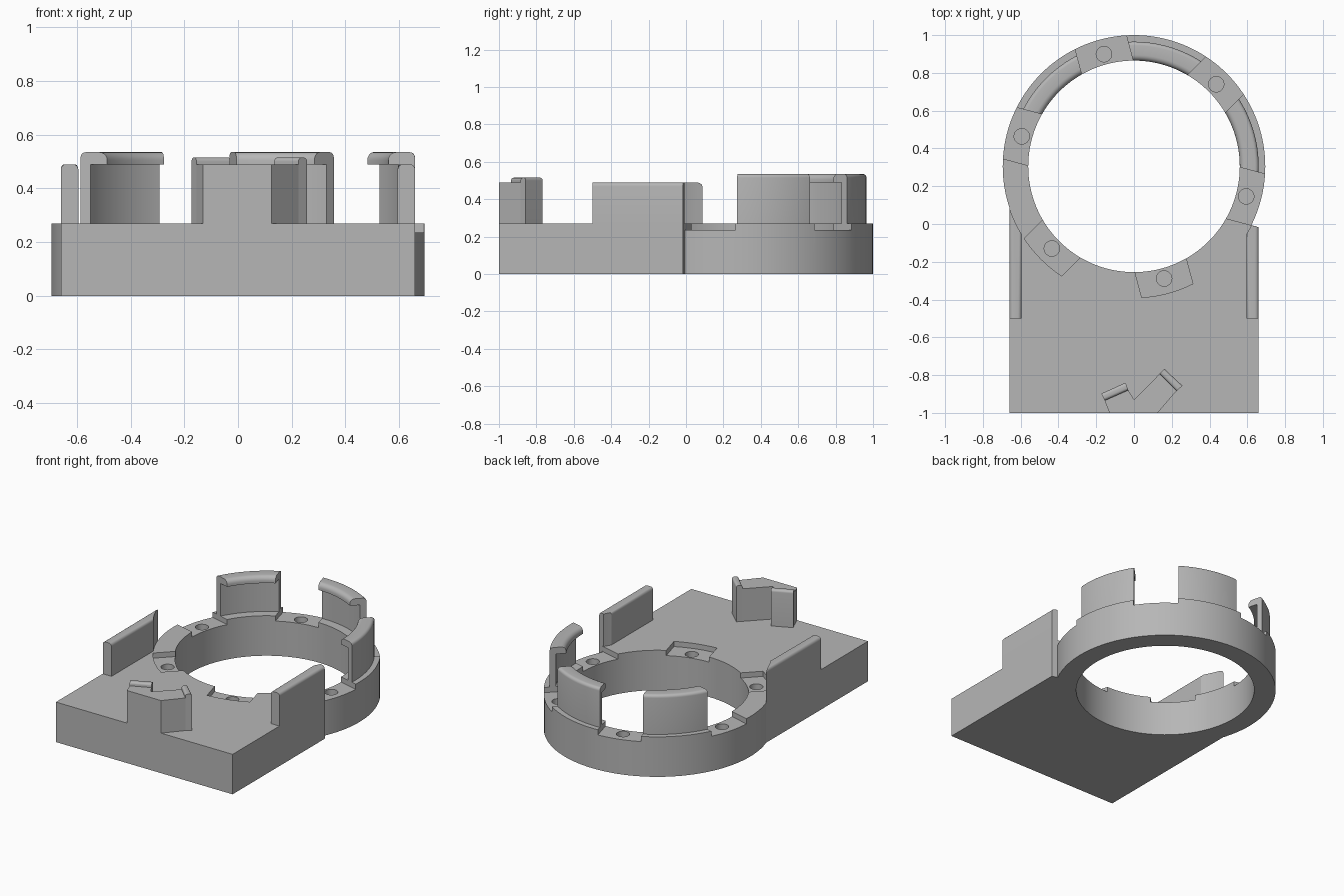
import bpy, bmesh
from math import sin, cos, asin, radians, pi, sqrt

if "Cube" in bpy.data.objects:
    bpy.data.objects.remove(bpy.data.objects["Cube"], do_unlink=True)

CY, R_OUT, R_IN = 0.305, 0.695, 0.56      # ring centre and radii
TOP, FLOOR, HALF = 0.27, 0.235, 0.14      # deck height, pocket floor, pocket half width

grey = bpy.data.materials.new("plain_grey")
grey.use_nodes = True
GREY = (0.47, 0.47, 0.47, 1)
grey.diffuse_color = GREY
grey.node_tree.nodes["Principled BSDF"].inputs["Base Color"].default_value = GREY


def finish(name, bm):
    bmesh.ops.recalc_face_normals(bm, faces=bm.faces)
    me = bpy.data.meshes.new(name)
    bm.to_mesh(me)
    bm.free()
    ob = bpy.data.objects.new(name, me)
    bpy.context.collection.objects.link(ob)
    me.materials.append(grey)
    return ob


def smooth(ob):
    bpy.ops.object.select_all(action='DESELECT')
    ob.select_set(True)
    bpy.context.view_layer.objects.active = ob
    bpy.ops.object.shade_smooth_by_angle(angle=radians(30))


def prism(name, pts, z0, z1, round_top=0):
    """Extruded outline; optionally rounds the long top edges."""
    bm = bmesh.new()
    face = bm.faces.new([bm.verts.new((x, y, z0)) for x, y in pts])
    ext = bmesh.ops.extrude_face_region(bm, geom=[face])["geom"]
    for v in ext:
        if isinstance(v, bmesh.types.BMVert):
            v.co.z = z1
    if round_top:
        edges = [e for e in bm.edges if e.calc_length() > 0.1
                 and all(v.co.z > z1 - 0.001 for v in e.verts)]
        bmesh.ops.bevel(bm, geom=edges, offset=round_top, segments=5,
                        profile=0.5, affect='EDGES')
    return finish(name, bm)


def polar(r, a):
    return (r * cos(a), CY + r * sin(a))


def circle(r, n, x=0, y=CY):
    return [(x + r * cos(2 * pi * i / n), y + r * sin(2 * pi * i / n)) for i in range(n)]


def combine(ob, other, op):
    bpy.context.view_layer.objects.active = ob
    mod = ob.modifiers.new(op, 'BOOLEAN')
    mod.operation, mod.solver, mod.object = op, 'EXACT', other
    bpy.ops.object.modifier_apply(modifier=mod.name)
    bpy.data.objects.remove(other, do_unlink=True)


def ring_point(x):
    """Point on the lower outer ring at this x."""
    return (x, CY - sqrt(R_OUT ** 2 - x ** 2))


# Base: plate joined to a ring, bored through
base = prism("base", [(-0.66, -1), (0.66, -1), (0.66, -0.017), (0.621, -0.006),
                      (0.4, 0.1), (-0.4, 0.1), ring_point(-0.66)], 0, TOP)
combine(base, prism("disc", circle(R_OUT, 128), 0, TOP), 'UNION')
combine(base, prism("bore", circle(R_IN, 128), -0.1, 0.5), 'DIFFERENCE')

# Six straight-sided pockets, each with a screw hole
for deg in range(45, 400, 60):
    a = radians(deg)
    r = R_OUT if deg in (225, 285) else R_OUT + 0.03
    w, wi = asin(HALF / r), asin(HALF / 0.5)
    outline = [polar(r, a - w + 2 * w * i / 12) for i in range(13)]
    outline += [polar(0.5, a + wi), polar(0.5, a - wi)]
    combine(base, prism("pocket", outline, FLOOR, 0.4), 'DIFFERENCE')
    x, y = polar(0.615, a)
    combine(base, prism("screw", circle(0.041, 24, x, y), 0.1, 0.4), 'DIFFERENCE')
smooth(base)


# Curved clips: hooked profile swept between neighbouring pockets
def fillet(cr, cz, rad, start):
    return [(cr + rad * cos(radians(start + 18 * i)), cz + rad * sin(radians(start + 18 * i)))
            for i in range(6)]


hook = [(0.622, TOP), (0.66, TOP)] + fillet(0.64, 0.515, 0.02, 0)
hook += fillet(0.59, 0.505, 0.03, 90) + [(0.56, 0.49), (0.622, 0.49)]
STEPS = 20
for label, deg in (("left", 15), ("back", 75), ("right", 135)):
    bm = bmesh.new()
    rows = []
    for i in range(STEPS + 1):
        t = 2 * i / STEPS - 1
        row = []
        for r, z in hook:
            a = radians(deg) + t * (radians(30) - asin(HALF / r))
            row.append(bm.verts.new((*polar(r, a), z)))
        rows.append(row)
    n = len(hook)
    for p, q in zip(rows, rows[1:]):
        for k in range(n):
            bm.faces.new((p[k], p[(k + 1) % n], q[(k + 1) % n], q[k]))
    bm.faces.new(rows[0])
    bm.faces.new(rows[-1])
    smooth(finish(label + "_ring_clip", bm))

# Side walls, ends following the ring
for label, s, x_end in (("left", 1, 0.621), ("right", -1, 0.66)):
    inner = [ring_point(0.595 + (x_end - 0.595) * i / 5) for i in range(6)]
    pts = [(0.66, -0.5), (0.595, -0.5)] + inner
    if s > 0:
        pts.append((0.66, -0.017))
    smooth(prism(label + "_side_wall", [(s * x, y) for x, y in pts], TOP, 0.49, 0.02))

# Front bracket with two rounded fingers
prism("front_bracket", [(-0.13, -1), (0.125, -1), (0.225, -0.884), (0.135, -0.794),
                        (0, -0.93), (-0.03, -0.88), (-0.155, -0.935)], TOP, 0.49)
smooth(prism("right_finger", [(-0.155, -0.935), (-0.03, -0.88), (-0.045, -0.84),
                              (-0.173, -0.898)], TOP, 0.515, 0.015))
smooth(prism("left_finger", [(0.225, -0.884), (0.257, -0.857), (0.161, -0.767),
                             (0.135, -0.794)], TOP, 0.515, 0.015))
